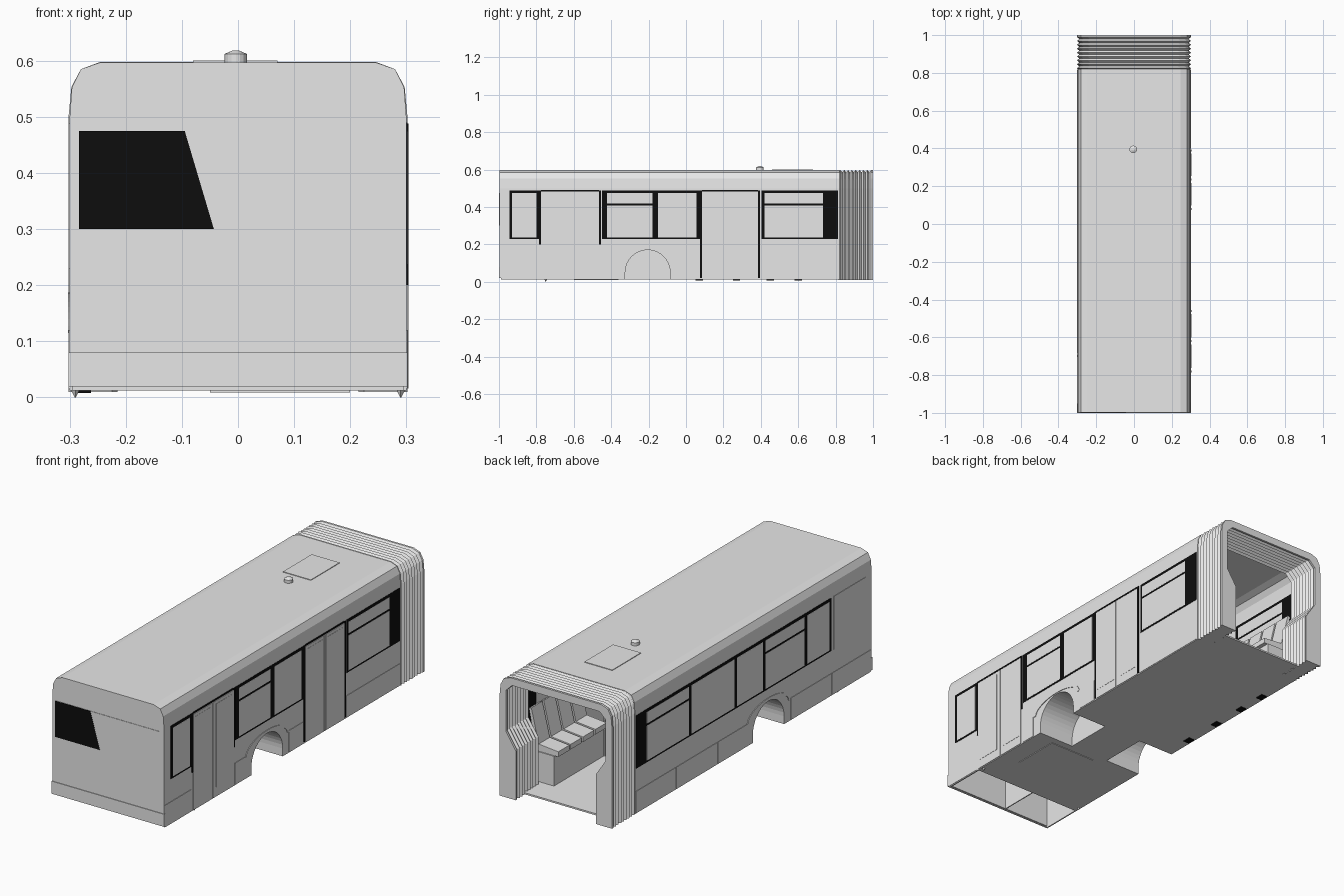
import bpy, bmesh, math

cube = bpy.data.objects.get("Cube")
if cube:
    bpy.data.objects.remove(cube, do_unlink=True)


def material(name, value):
    m = bpy.data.materials.new(name)
    m.use_nodes = True
    colour = (value, value, value, 1)
    m.diffuse_color = colour
    m.node_tree.nodes["Principled BSDF"].inputs["Base Color"].default_value = colour
    return m


GREY = material("light grey", 0.8)
BLACK = material("black", 0.004)


def loft(name, rings, mat):
    """Join closed rings of equal length and cap both ends."""
    bm = bmesh.new()
    rows = [[bm.verts.new(p) for p in ring] for ring in rings]
    n = len(rows[0])
    for a, b in zip(rows, rows[1:]):
        for i in range(n):
            j = (i + 1) % n
            bm.faces.new((a[i], a[j], b[j], b[i]))
    bm.faces.new(rows[0])
    bm.faces.new(rows[-1])
    bmesh.ops.recalc_face_normals(bm, faces=bm.faces)
    mesh = bpy.data.meshes.new(name)
    bm.to_mesh(mesh)
    bm.free()
    mesh.materials.append(mat)
    ob = bpy.data.objects.new(name, mesh)
    bpy.context.collection.objects.link(ob)
    return ob


def prism_x(name, pts, x0, x1, mat=GREY):
    return loft(name, [[(x, u, v) for u, v in pts] for x in (x0, x1)], mat)


def prism_y(name, pts, y0, y1, mat=GREY):
    return loft(name, [[(u, y, v) for u, v in pts] for y in (y0, y1)], mat)


def box(name, x0, x1, y0, y1, z0, z1, mat=GREY):
    return prism_y(name, [(x0, z0), (x1, z0), (x1, z1), (x0, z1)], y0, y1, mat)


def side_plate(name, s, y0, y1, z0, z1, outer, mat=GREY, inner=0.298):
    return box(name, s * inner, s * outer, y0, y1, z0, z1, mat)


def cylinder(name, x, y, z0, z1, r0, r1, sides=16):
    ring = [(math.cos(2 * math.pi * i / sides), math.sin(2 * math.pi * i / sides))
            for i in range(sides)]
    return loft(name, [[(x + r * c, y + r * d, z) for c, d in ring]
                       for r, z in ((r0, z0), (r1, z1))], GREY)


def u_section(outer, inner):
    """Closed hoop from right-hand outer and inner paths, both bottom to top."""
    flip = lambda pts: [(-x, z) for x, z in pts]
    return outer + flip(outer)[::-1] + flip(inner) + inner[::-1]


# Body shell with roof, and the flat front wall
OUTER = [(0.3, 0.012), (0.3, 0.5), (0.296, 0.553), (0.28, 0.585), (0.245, 0.597)]
INNER = [(0.294, 0.012), (0.294, 0.5), (0.29, 0.55), (0.275, 0.578), (0.243, 0.59)]
shell = prism_y("body_shell", u_section(OUTER, INNER), -0.99, 0.82)
front = [(x, max(z, 0.02)) for x, z in OUTER]
prism_y("front_wall", front + [(-x, z) for x, z in front[::-1]], -0.997, -0.985)

# Wheel arches
ARCH_Y, ARCH_Z, ARCH_R = -0.205, 0.05, 0.12


def arch(r, bottom, steps=20):
    arc = [(ARCH_Y - r * math.cos(math.pi * i / steps),
            ARCH_Z + r * math.sin(math.pi * i / steps)) for i in range(steps + 1)]
    return [(ARCH_Y - r, bottom)] + arc + [(ARCH_Y + r, bottom)]


cutter = prism_x("arch_cutter", arch(ARCH_R, -0.05), -0.4, 0.4)
cutter.hide_render = True
cut = shell.modifiers.new("arches", "BOOLEAN")
cut.operation = "DIFFERENCE"
cut.solver = "EXACT"
cut.object = cutter
bpy.context.view_layer.objects.active = shell
bpy.ops.object.modifier_apply(modifier=cut.name)
bpy.data.objects.remove(cutter, do_unlink=True)


def lip(w, h, steps=18):
    return [(ARCH_Y - w * math.cos(math.pi * i / steps),
             0.115 + h * math.sin(math.pi * i / steps)) for i in range(steps + 1)]


for s, label in ((1, "left"), (-1, "right")):
    prism_x(label + "_wheel_well", arch(ARCH_R + 0.004, 0.012) + arch(ARCH_R, 0.012)[::-1],
            s * 0.1, s * 0.299)
    prism_x(label + "_well_end", arch(ARCH_R, 0.012), s * 0.1, s * 0.106)
    prism_x(label + "_arch_lip", lip(0.165, 0.072) + lip(0.152, 0.06)[::-1],
            s * 0.298, s * 0.303)

# Floor, leaving the wheel wells open
box("front_floor", -0.295, 0.295, -0.78, -0.325, 0.012, 0.02)
box("middle_floor", -0.1, 0.1, -0.325, -0.085, 0.012, 0.02)
box("rear_floor", -0.295, 0.295, -0.085, 0.82, 0.012, 0.02)
box("joint_floor", -0.28, 0.28, 0.82, 0.93, 0.012, 0.02)
box("floor_hatch", -0.05, 0.2, -0.6, -0.36, 0.009, 0.013)
for y in (0.07, 0.27, 0.45, 0.6):
    box("floor_bracket", -0.292, -0.262, y - 0.02, y + 0.02, 0.008, 0.013, BLACK)
for x in (-0.29, 0.29):
    cylinder("floor_lug", x, -0.75, 0, 0.016, 0.001, 0.009, 4)

# Front compartment seen from below
box("compartment_divider", -0.045, -0.04, -0.985, -0.78, 0.02, 0.25)
box("compartment_back", -0.294, 0.294, -0.785, -0.78, 0.02, 0.25)
box("compartment_top", -0.294, 0.294, -0.985, -0.78, 0.25, 0.256)

# Windows: (start, end, first frame, last frame, has bar)
Z0, Z1 = 0.23, 0.488
WINDOWS = {
    1: [(-0.945, -0.78, 0.014, 0.018, False), (-0.45, -0.165, 0.028, 0.015, True),
        (-0.165, 0.075, 0.015, 0.02, False), (0.405, 0.812, 0.014, 0.08, True)],
    -1: [(0.4, 0.812, 0.01, 0.08, True), (0.05, 0.4, 0.01, 0.01, False),
         (-0.17, 0.05, 0.01, 0.01, False), (-0.49, -0.17, 0.012, 0.01, True),
         (-0.685, -0.49, 0.014, 0.01, False)],
}
for s, windows in WINDOWS.items():
    for y0, y1, f0, f1, bar in windows:
        side_plate("window_frame", s, y0, y1, Z0, Z1, 0.3015, BLACK, 0.293)
        a, b = y0 + f0, y1 - f1
        spans = [(Z0 + 0.008, 0.408), (0.418, Z1 - 0.014)] if bar else [(Z0 + 0.008, Z1 - 0.014)]
        for z0, z1 in spans:
            side_plate("window_pane", s, a, b, z0, z1, 0.302, GREY, 0.2925)

# Blank window panel on the right-hand side
side_plate("blank_panel", -1, -0.95, -0.705, Z0, Z1, 0.302)

# Double doors with dark edge seals
for y0, y1, edge in ((-0.775, -0.465, 0.2), (0.085, 0.385, 0.02)):
    mid = (y0 + y1) / 2
    side_plate("door_top_seal", 1, y0, y1, 0.482, 0.49, 0.302, BLACK)
    for a, b in ((y0, mid - 0.007), (mid + 0.007, y1)):
        side_plate("door_leaf", 1, a, b, 0.016, 0.48, 0.303)
        side_plate("door_glass", 1, a + 0.012, b - 0.012, 0.06, 0.465, 0.304)
    side_plate("door_centre_seal", 1, mid - 0.005, mid + 0.005, 0.016, 0.48, 0.3035)
    for y in (y0 - 0.005, y1 + 0.005):
        side_plate("door_edge_seal", 1, y - 0.005, y + 0.005, edge, 0.488, 0.3035, BLACK)

# Skirt panels
SKIRTS = {1: [(-0.99, -0.79), (-0.455, -0.375), (-0.04, 0.07), (0.4, 0.815)],
          -1: [(-0.99, -0.69), (-0.685, -0.375), (-0.04, 0.185), (0.19, 0.505), (0.51, 0.815)]}
for s, spans in SKIRTS.items():
    for y0, y1 in spans:
        side_plate("skirt_panel", s, y0, y1, 0.016, 0.12, 0.302)

# Front details
box("front_window_panel", -0.283, 0.28, -0.999, -0.996, 0.3, 0.475)
prism_y("front_window", [(-0.283, 0.3), (-0.043, 0.3), (-0.095, 0.475), (-0.283, 0.475)],
        -1.0, -0.996, BLACK)
box("front_bumper", -0.302, 0.302, -1.0, -0.99, 0.019, 0.08)

# Roof hatch and vent
box("roof_hatch", -0.08, 0.07, 0.46, 0.68, 0.595, 0.6)
cylinder("vent_stem", -0.004, 0.395, 0.595, 0.612, 0.02, 0.02)
cylinder("vent_cap", -0.004, 0.395, 0.612, 0.618, 0.02, 0.006)

# Pleated joint at the rear
B_OUT = [(0.302, 0.01), (0.302, 0.5), (0.297, 0.553), (0.28, 0.585), (0.245, 0.598)]
B_IN = [(0.215, 0.01), (0.215, 0.25), (0.268, 0.33), (0.268, 0.53), (0.235, 0.562)]
PLEATS, DEPTH = 9, 0.012


def shrink(pts, d):
    return [(x - d, z - (d if z > 0.52 else 0)) for x, z in pts]


rings = []
for i in range(2 * PLEATS + 1):
    d = DEPTH if i % 2 == 0 and i < 2 * PLEATS else 0
    y = 0.815 + 0.185 * i / (2 * PLEATS)
    rings.append([(x, y, z) for x, z in u_section(shrink(B_OUT, d), shrink(B_IN, -d * 0.8))])
loft("pleated_joint", rings, GREY)

# Inward-facing seats on both sides
SEAT = [(0.288, 0.36), (0.275, 0.365), (0.235, 0.2), (0.13, 0.19), (0.13, 0.165), (0.25, 0.165)]
for s in (1, -1):
    box("seat_base", s * 0.15, s * 0.292, 0.42, 0.8, 0.02, 0.165)
    for i in range(4):
        y = 0.425 + 0.095 * i
        prism_y("seat", [(s * x, z) for x, z in SEAT], y, y + 0.085)
    for i in range(2):
        y = ARCH_Y - 0.09 + 0.095 * i
        prism_y("arch_seat", [(s * x, z + 0.015) for x, z in SEAT], y, y + 0.085)
    cylinder("grab_pole", s * 0.15, 0.41, 0.02, 0.592, 0.006, 0.006, 8)
